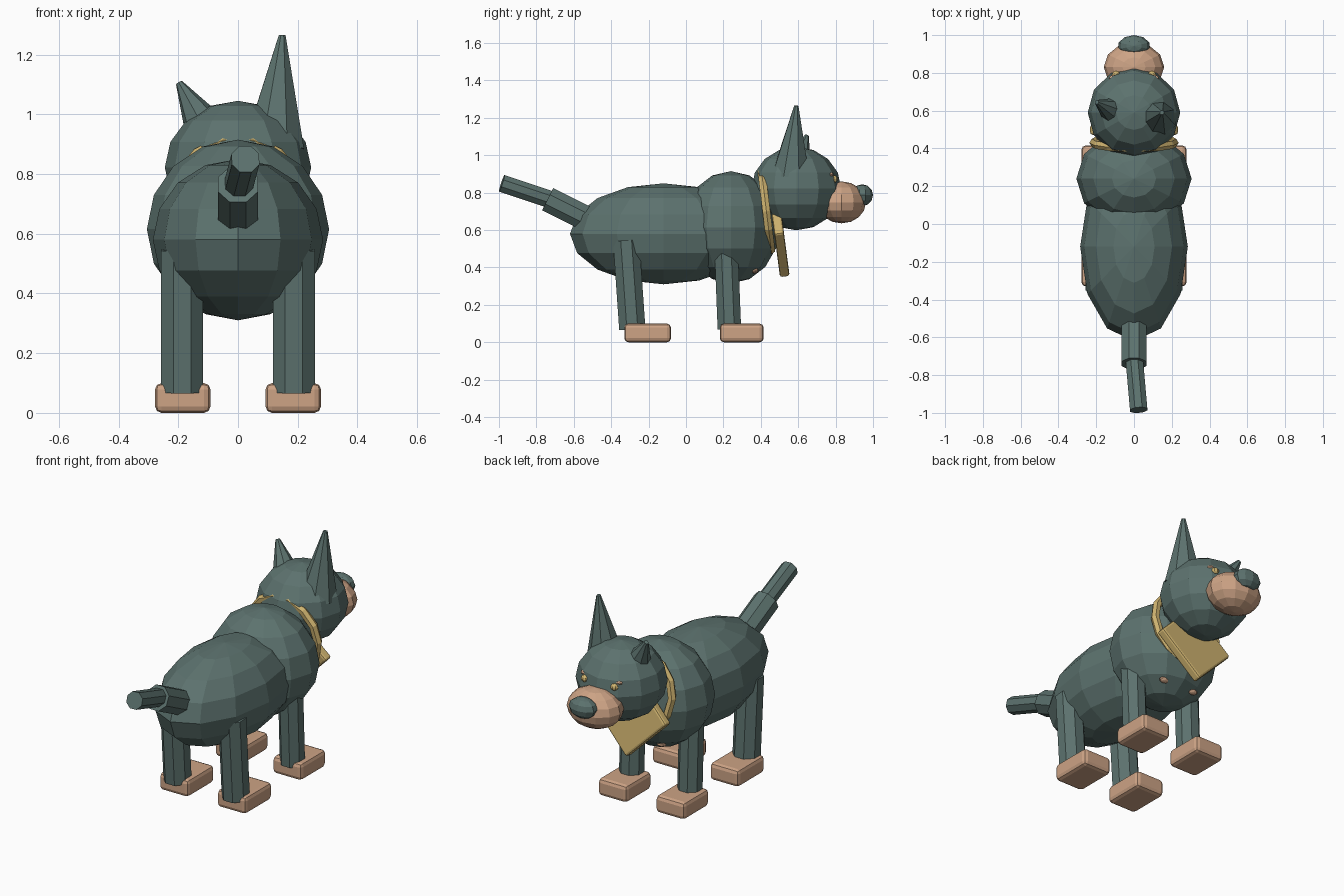
import bpy, math
from mathutils import Vector, Matrix

if "Cube" in bpy.data.objects:
    bpy.data.objects.remove(bpy.data.objects["Cube"])


def material(name, rgb):
    m = bpy.data.materials.new(name)
    m.diffuse_color = (*rgb, 1)
    m.use_nodes = True
    m.node_tree.nodes["Principled BSDF"].inputs["Base Color"].default_value = m.diffuse_color
    return m


FUR = material("slate_green_fur", (0.107, 0.168, 0.156))
TAN = material("tan", (0.61, 0.367, 0.235))
GOLD = material("gold", (0.63, 0.456, 0.162))


def finish(name, mat):
    o = bpy.context.object
    o.name = name
    o.data.materials.append(mat)
    return o


def ball(name, mat, loc, radii, rot_x=0, seg=12, rings=8):
    bpy.ops.mesh.primitive_uv_sphere_add(segments=seg, ring_count=rings, radius=1,
                                         location=loc, rotation=(math.radians(rot_x), 0, 0))
    o = finish(name, mat)
    o.scale = radii
    return o


def rod(name, mat, a, b, r1, r2, sides=8):
    """Tapered prism from point a to point b."""
    a, b = Vector(a), Vector(b)
    bpy.ops.mesh.primitive_cone_add(vertices=sides, radius1=r1, radius2=r2, depth=(b - a).length)
    o = finish(name, mat)
    spin = Matrix.Rotation(math.pi / sides, 4, 'Z')
    o.matrix_world = Matrix.Translation((a + b) / 2) @ (b - a).to_track_quat('Z', 'Y').to_matrix().to_4x4() @ spin
    return o


def block(name, mat, loc, size, bevel, rot=None):
    bpy.ops.mesh.primitive_cube_add(size=1)
    o = finish(name, mat)
    o.data.transform(Matrix.Diagonal((*size, 1)))
    o.matrix_world = Matrix.Translation(loc) @ (rot or Matrix())
    mod = o.modifiers.new("bevel", 'BEVEL')
    mod.width = bevel
    mod.segments = 2
    return o


# Torso, head and face
ball("body", FUR, (0, -0.12, 0.58), (0.285, 0.50, 0.27))
ball("chest", FUR, (0, 0.24, 0.615), (0.305, 0.26, 0.30))
ball("head", FUR, (0, 0.59, 0.822), (0.245, 0.24, 0.223))
ball("snout", TAN, (0, 0.832, 0.748), (0.16, 0.13, 0.112))
ball("nose", FUR, (0, 0.943, 0.787), (0.085, 0.057, 0.058), seg=10, rings=6)

# Ears: one tall, one short and tipped outward
rod("tall_ear", FUR, (0.12, 0.56, 0.89), (0.148, 0.59, 1.265), 0.108, 0.012)
rod("short_ear", FUR, (-0.097, 0.59, 0.93), (-0.197, 0.645, 1.105), 0.082, 0.012)

# Tail in two sections
rod("tail_base", FUR, (0, -0.50, 0.645), (0, -0.74, 0.765), 0.072, 0.072)
rod("tail_end", FUR, (0, -0.70, 0.755), (0.025, -0.985, 0.85), 0.05, 0.05)

for side, s in (("left", -1), ("right", 1)):
    # Legs and paws
    rod(f"rear_leg_{side}", FUR, (s * 0.187, -0.287, 0.07), (s * 0.187, -0.32, 0.545), 0.076, 0.076)
    rod(f"front_leg_{side}", FUR, (s * 0.187, 0.232, 0.07), (s * 0.187, 0.215, 0.5), 0.068, 0.068)
    block(f"rear_paw_{side}", TAN, (s * 0.185, -0.205, 0.05), (0.186, 0.25, 0.1), 0.022)
    block(f"front_paw_{side}", TAN, (s * 0.185, 0.298, 0.05), (0.186, 0.235, 0.1), 0.022)
    # Eyes, brow spots and chest spots
    ball(f"eye_{side}", GOLD, (s * 0.095, 0.79, 0.873), (0.022, 0.022, 0.02), seg=8, rings=6)
    ball(f"brow_{side}", TAN, (s * 0.11, 0.772, 0.897), (0.022, 0.018, 0.012), seg=8, rings=6)
    ball(f"chest_spot_{side}", TAN, (s * 0.1, 0.37, 0.382), (0.03, 0.018, 0.014), 30, seg=8, rings=6)

# Collar ring and diamond neckerchief, both leaning forward at the bottom
bpy.ops.mesh.primitive_torus_add(major_segments=14, minor_segments=6, major_radius=0.212,
                                 minor_radius=0.024, location=(0, 0.43, 0.70),
                                 rotation=(math.radians(97), 0, 0))
finish("collar", GOLD)
lean = Matrix.Rotation(math.radians(7.5), 4, 'X') @ Matrix.Rotation(math.radians(45), 4, 'Y')
block("neckerchief", GOLD, (0, 0.498, 0.582), (0.335, 0.052, 0.335), 0.012, lean)
